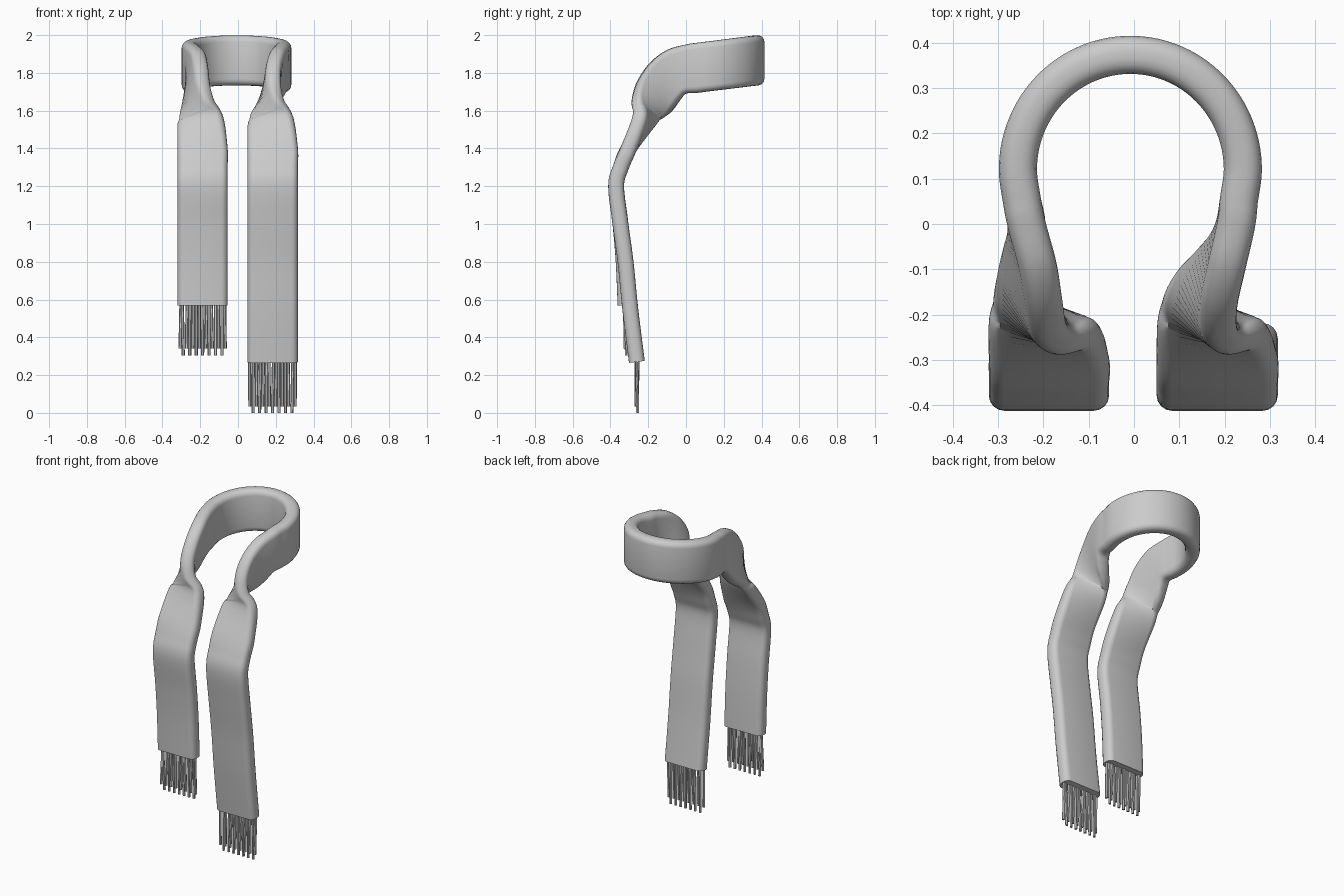
import bpy, bmesh, math, random
from mathutils import Vector as V

if "Cube" in bpy.data.objects:
    bpy.data.objects.remove(bpy.data.objects["Cube"])

random.seed(2)
HALF_T = 0.042   # half thickness of the cloth


def smooth(ob):
    bpy.ops.object.select_all(action='DESELECT')
    ob.select_set(True)
    bpy.context.view_layer.objects.active = ob
    bpy.ops.object.shade_smooth_by_angle(angle=math.radians(50))


def finish(name, bm):
    bmesh.ops.recalc_face_normals(bm, faces=bm.faces)
    me = bpy.data.meshes.new(name)
    bm.to_mesh(me)
    bm.free()
    ob = bpy.data.objects.new(name, me)
    bpy.context.collection.objects.link(ob)
    smooth(ob)


def catmull(p, i, t):
    a, b, c, d = (p[max(0, min(len(p) - 1, i + k))] for k in (-1, 0, 1, 2))
    return 0.5 * (2 * b + (c - a) * t + (2 * a - 5 * b + 4 * c - d) * t * t
                  + (3 * b - a - 3 * c + d) * t ** 3)


# Stations are (upper edge, lower edge) pairs of the band
def twist(us, ls):
    return [(V(u), V(l)) for u, l in zip(us, ls)]


def hanging(x0, x1, path):
    return [(V((x1, y, z)), V((x0, y, z))) for y, z in path]


left = twist(
    [(-.237, 0, 1.95), (-.207, -.10, 1.92), (-.19, -.19, 1.85), (-.175, -.255, 1.75),
     (-.14, -.27, 1.66), (-.08, -.25, 1.57)],
    [(-.237, .0, 1.69), (-.25, -.03, 1.66), (-.262, -.06, 1.62), (-.275, -.09, 1.59),
     (-.295, -.14, 1.56), (-.317, -.20, 1.52)])
right = twist(
    [(.226, 0, 1.95), (.205, -.10, 1.92), (.19, -.19, 1.85), (.197, -.255, 1.75),
     (.23, -.27, 1.66), (.29, -.25, 1.57)],
    [(.222, 0, 1.69), (.205, -.03, 1.66), (.17, -.06, 1.62), (.125, -.09, 1.59),
     (.08, -.14, 1.56), (.055, -.20, 1.52)])
drop = [(-.303, 1.4), (-.345, 1.3), (-.37, 1.2), (-.347, 1.0)]
left += hanging(-.32, -.055, drop + [(-.33, .8), (-.32, .57)])
right += hanging(.05, .317, drop + [(-.32, .8), (-.295, .55), (-.26, .27)])

# Neck loop, tilted up to the back
loop = []
for k in range(15):
    a = math.radians(195 - 15 * k)
    x, y = -.008 + .248 * math.cos(a), .12 + .253 * math.sin(a)
    loop.append((V((x, y, 1.952 + .125 * y)), V((x, y, 1.687 + .125 * y))))

stations = left[::-1] + loop + right
ups, lows = [s[0] for s in stations], [s[1] for s in stations]
SUB = 5
edges = [(catmull(ups, i, j / SUB), catmull(lows, i, j / SUB))
         for i in range(len(stations) - 1) for j in range(SUB)] + [stations[-1]]


# Rounded rectangle section swept between the two edges
def section(half_w, r=.034, n=4):
    pts = []
    for q, (sx, sy) in enumerate(((1, 1), (-1, 1), (-1, -1), (1, -1))):
        for k in range(n + 1):
            a = math.pi / 2 * (q + k / n)
            pts.append((sx * (half_w - r) + r * math.cos(a),
                        sy * (HALF_T - r) + r * math.sin(a)))
    return pts


bm = bmesh.new()
mids = [(u + l) / 2 for u, l in edges]
rings = []
for i, (u, l) in enumerate(edges):
    tan = (mids[min(i + 1, len(mids) - 1)] - mids[max(i - 1, 0)]).normalized()
    w = u - l
    wn = w.normalized()
    nrm = tan.cross(wn).normalized()
    rings.append([bm.verts.new(mids[i] + wn * a + nrm * b)
                  for a, b in section(w.length / 2)])
for r0, r1 in zip(rings, rings[1:]):
    for k in range(len(r0)):
        m = (k + 1) % len(r0)
        bm.faces.new((r0[k], r0[m], r1[m], r1[k]))
bm.faces.new(rings[0])
bm.faces.new(rings[-1])
finish("scarf_band", bm)


# Fringe: thin six-sided strands in two alternating lengths
def fringe(name, x0, y, top, bottom):
    bm = bmesh.new()
    for i in range(15):
        x = x0 + .0171 * i
        z = bottom + (0 if i % 2 else .035)
        dx, dy = random.uniform(-.006, .006), random.uniform(-.006, .006)
        rows = []
        for px, py, pz in ((x + dx, y + dy, top), (x, y + (.004 if i % 2 else -.004), z)):
            rows.append([bm.verts.new((px + .0085 * math.cos(k * math.pi / 3),
                                       py + .0085 * math.sin(k * math.pi / 3), pz))
                         for k in range(6)])
        for k in range(6):
            m = (k + 1) % 6
            bm.faces.new((rows[0][k], rows[0][m], rows[1][m], rows[1][k]))
        bm.faces.new(rows[0])
        bm.faces.new(rows[1])
    finish(name, bm)


fringe("fringe_left", -.307, -.32, .60, .305)
fringe("fringe_right", .063, -.26, .30, 0)
